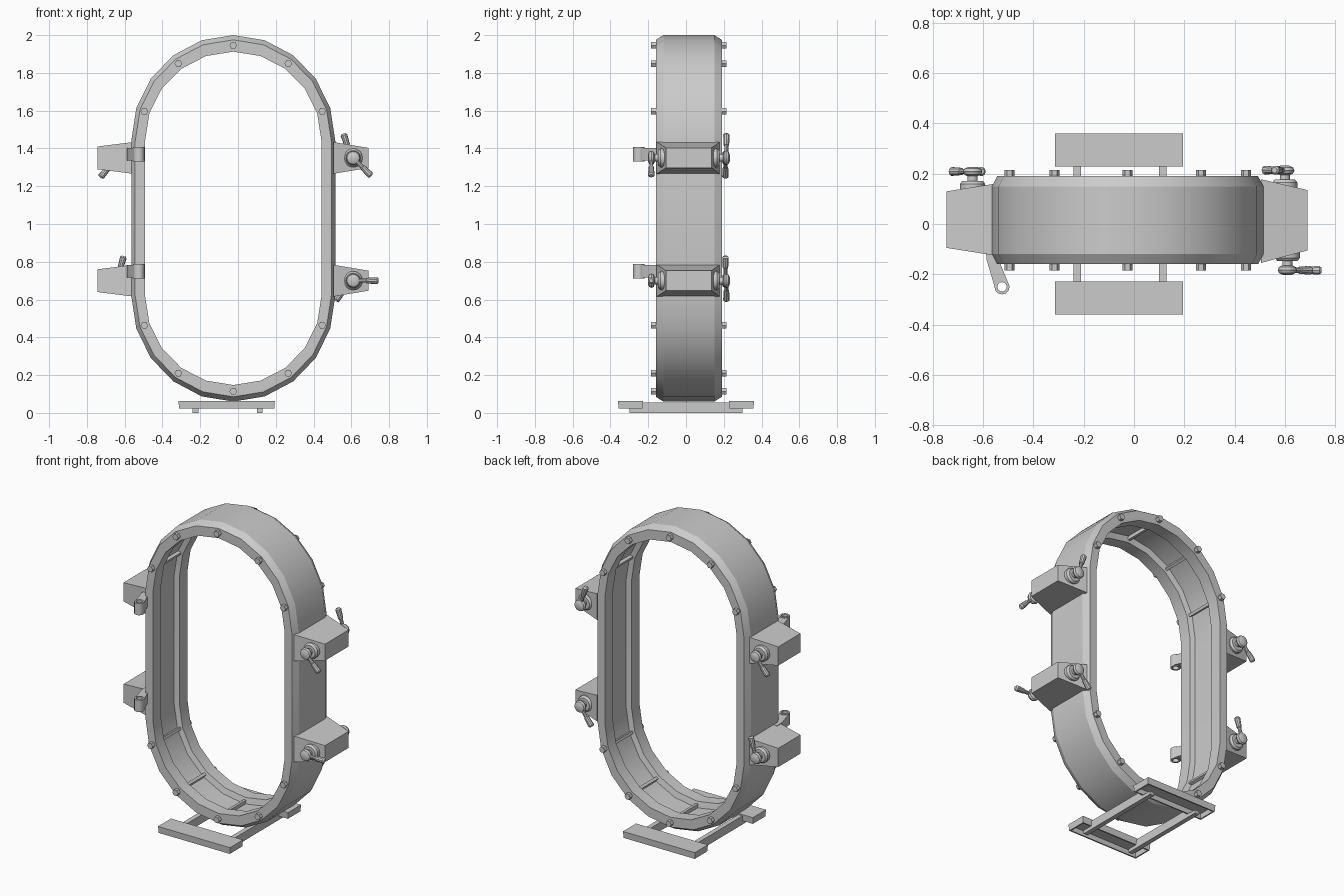
import bpy, bmesh, math
from mathutils import Vector, Matrix

if "Cube" in bpy.data.objects:
    bpy.data.objects.remove(bpy.data.objects["Cube"])

CX, CY = -0.025, 0.015          # ring centre
Z_TOP, Z_LOW = 1.44, 0.62       # centres of the two arcs
V = Vector


def finish(name, bm, smooth=None):
    bmesh.ops.recalc_face_normals(bm, faces=bm.faces)
    me = bpy.data.meshes.new(name)
    bm.to_mesh(me)
    bm.free()
    ob = bpy.data.objects.new(name, me)
    bpy.context.collection.objects.link(ob)
    if smooth:
        bpy.ops.object.select_all(action='DESELECT')
        ob.select_set(True)
        bpy.context.view_layer.objects.active = ob
        bpy.ops.object.shade_smooth_by_angle(angle=math.radians(smooth))
    return ob


def loft(bm, rings, cap=True, closed=False):
    rows = [[bm.verts.new(p) for p in r] for r in rings]
    n = len(rows[0])
    pairs = list(zip(rows, rows[1:])) + ([(rows[-1], rows[0])] if closed else [])
    for a, b in pairs:
        for i in range(n):
            j = (i + 1) % n
            bm.faces.new((a[i], a[j], b[j], b[i]))
    if cap and not closed:
        bm.faces.new(rows[0])
        bm.faces.new(rows[-1])


def lathe(bm, origin, axis, profile, n=12, closed=False):
    """Profile is (distance along axis, radius)."""
    q = V((0, 0, 1)).rotation_difference(V(axis))
    rings = []
    for h, r in profile:
        rings.append([V(origin) + q @ V((r * math.cos(2 * math.pi * i / n),
                                         r * math.sin(2 * math.pi * i / n), h)) for i in range(n)])
    loft(bm, rings, closed=closed)


def box(bm, x0, x1, y0, y1, z0, z1):
    loft(bm, [[(x0, y0, z), (x1, y0, z), (x1, y1, z), (x0, y1, z)] for z in (z0, z1)])


def on_ring(deg, d, y, top):
    """Point on the arc, d inward from the outer rim."""
    a = math.radians(deg)
    return V((CX + (0.54 - d) * math.cos(a), CY + y,
              (Z_TOP if top else Z_LOW) + (0.56 - 1.2 * d) * math.sin(a)))


# Oval frame: channel section with two inner lips, swept round the stadium
half = [(0, 0.135), (0.021, 0.175), (0.073, 0.175), (0.073, 0.095), (0.042, 0.085)]
section = half + [(d, -y) for d, y in reversed(half)]
stations = [(18 * i, True) for i in range(11)] + [(180 + 18 * i, False) for i in range(11)]
bm = bmesh.new()
loft(bm, [[on_ring(a, d, y, t) for d, y in section] for a, t in stations], closed=True)
finish("oval_frame", bm, 25)

# Bolts on both faces and ribs inside the channel
bolts, ribs = bmesh.new(), bmesh.new()
for top, angles in ((True, range(18, 180, 36)), (False, range(198, 360, 36))):
    for a in angles:
        for s in (-1, 1):
            lathe(bolts, on_ring(a, 0.045, s * 0.165, top), (0, s, 0), [(0, 0.02), (0.034, 0.02)], 6)
        ends = []
        for y in (-0.09, 0.09):
            ends.append([on_ring(a + da, d, y, top) for da, d in ((-1, 0.035), (1, 0.035), (1, 0.062), (-1, 0.062))])
        loft(ribs, ends)
finish("frame_bolts", bolts)
finish("channel_ribs", ribs)


# Tapered side housings
def housing(name, x0, x1, near, far, z, hz0, hz1):
    b = bmesh.new()
    loft(b, [[(x, y[0], z - h), (x, y[1], z - h), (x, y[1], z + h), (x, y[0], z + h)]
             for x, y, h in ((x0, near, hz0), (x1, far, hz1))])
    finish(name, b)


# Clamp handle: boss, shaft, round hub and lever
def handle(name, x, y, z, s, deg, length=0.135):
    b = bmesh.new()
    lathe(b, (x, y - s * 0.02, z), (0, s, 0),
          [(0, 0.05), (0.035, 0.05), (0.047, 0.04), (0.047, 0.02), (0.08, 0.02)], 16)
    lathe(b, (x, y + s * 0.045, z), (0, s, 0),
          [(0, 0.02), (0.006, 0.033), (0.018, 0.038), (0.03, 0.033), (0.037, 0.018)], 16)
    a = math.radians(deg)
    lathe(b, (x, y + s * 0.064, z), (math.cos(a), 0, math.sin(a)),
          [(0, 0.011), (0.068, 0.011), (0.07, 0.015), (length - 0.008, 0.018), (length, 0.011)], 10)
    finish(name, b, 35)


# Hinge bracket with a vertical pin eye
def bracket(name, z):
    b = bmesh.new()
    lathe(b, (-0.525, -0.25, z), (0, 0, 1),
          [(-0.038, 0.03), (0.038, 0.03), (0.038, 0.019), (-0.038, 0.019)], 12, closed=True)
    plate = [(-0.59, -0.08), (-0.587, -0.14), (-0.552, -0.258), (-0.538, -0.228),
             (-0.512, -0.228), (-0.498, -0.24), (-0.535, -0.15), (-0.54, -0.08)]
    loft(b, [[(x, y, z + dz) for x, y in plate] for dz in (-0.033, 0.033)])
    finish(name, b, 35)


for tag, z, hinge_z, lever in (("upper", 1.35, 1.37, (-45, 108, -130)),
                               ("lower", 0.70, 0.75, (0, -128, 74))):
    housing(tag + "_right_housing", 0.505, 0.69, (-0.155, 0.178), (-0.105, 0.135), z, 0.084, 0.053)
    housing(tag + "_left_housing", -0.555, -0.745, (-0.125, 0.16), (-0.095, 0.13), z, 0.084, 0.06)
    handle(tag + "_right_front_handle", 0.61, -0.12, z, -1, lever[0])
    handle(tag + "_right_back_handle", 0.60, 0.15, z, 1, lever[1])
    handle(tag + "_left_back_handle", -0.642, 0.145, z, 1, lever[2])
    bracket(tag + "_hinge_bracket", hinge_z)

# Feet: shallow trays open underneath
for tag, y0, y1 in (("front", -0.36, -0.228), ("back", 0.228, 0.36)):
    b = bmesh.new()
    outline = lambda t, z: [(-0.315 + t, y0 + t, z), (0.195 - t, y0 + t, z),
                            (0.195 - t, y1 - t, z), (-0.315 + t, y1 - t, z)]
    loft(b, [outline(0.015, 0.052), outline(0.012, 0.022), outline(0.003, 0.022), outline(0, 0.064)])
    finish(tag + "_foot", b)

# Rails joining the feet under the frame
for tag, x in (("left", -0.225), ("right", 0.115)):
    b = bmesh.new()
    box(b, x - 0.015, x + 0.015, -0.30, 0.30, 0.0, 0.022)
    box(b, x - 0.015, x + 0.015, -0.24, 0.24, 0.022, 0.055)
    finish(tag + "_rail", b)
